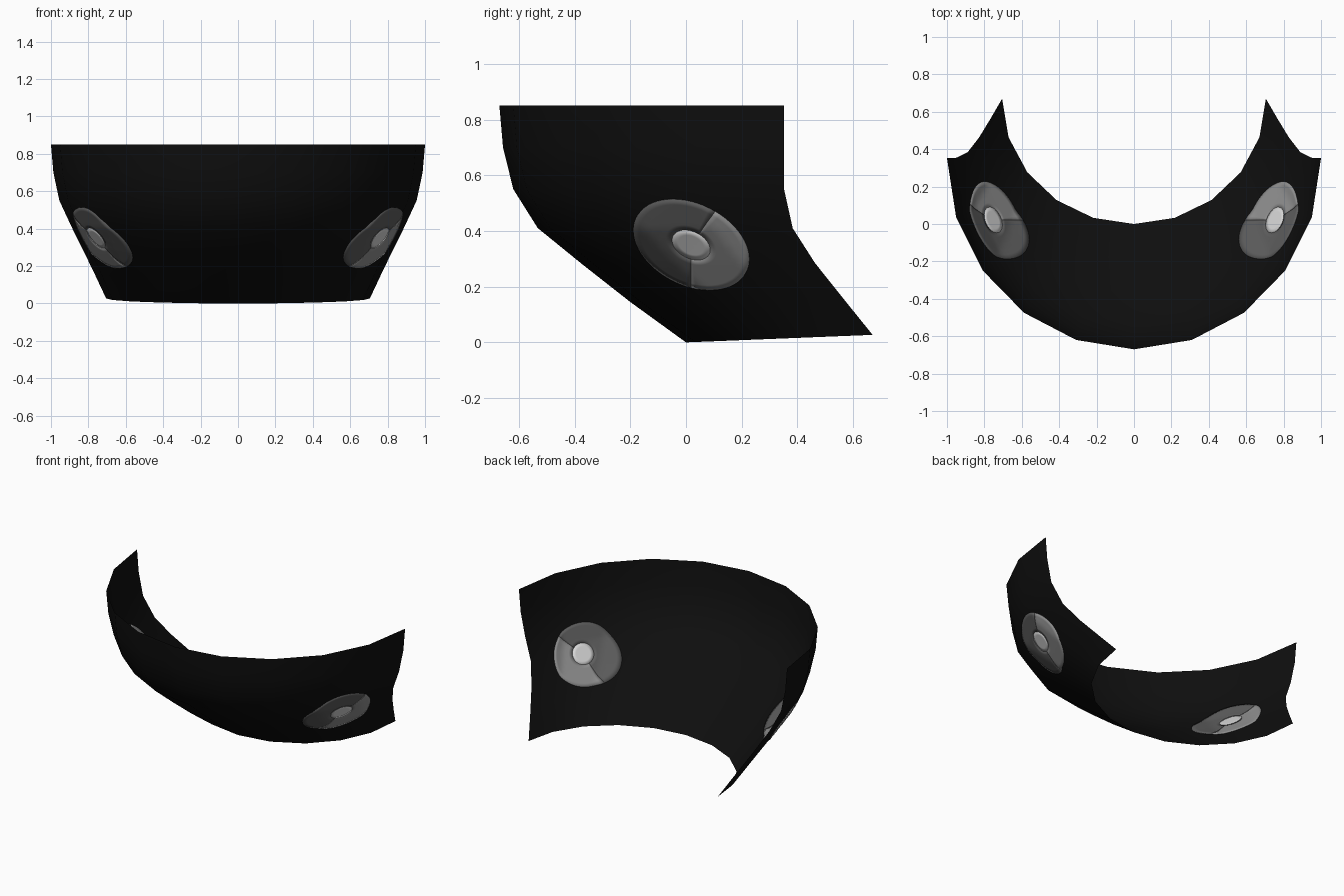
import bpy, bmesh, math
from mathutils import Vector
from mathutils.bvhtree import BVHTree

if "Cube" in bpy.data.objects:
    bpy.data.objects.remove(bpy.data.objects["Cube"])


def material(name, v):
    m = bpy.data.materials.new(name)
    m.diffuse_color = (v, v, v, 1)
    m.use_nodes = True
    m.node_tree.nodes["Principled BSDF"].inputs["Base Color"].default_value = m.diffuse_color
    return m


BLACK = material("black shell", 0.0045)
DARK = material("dark grey", 0.11)
MID = material("mid grey", 0.28)
LIGHT = material("light grey", 0.68)


def make_object(name, bm, mat):
    mesh = bpy.data.meshes.new(name)
    bm.to_mesh(mesh)
    mesh.materials.append(mat)
    ob = bpy.data.objects.new(name, mesh)
    bpy.context.collection.objects.link(ob)
    bpy.context.view_layer.objects.active = ob
    ob.select_set(True)
    bpy.ops.object.shade_smooth_by_angle(angle=math.radians(40))
    ob.select_set(False)
    return ob


def grid_faces(bm, rows):
    for a, b in zip(rows, rows[1:]):
        for i in range(len(a) - 1):
            bm.faces.new((a[i], a[i + 1], b[i + 1], b[i]))


# Curved shell: half-ellipse rings (x radius, y radius, centre y, front z, rear rise)
RINGS = [
    (0.705, 0.670, 0.670, 0.000, 0.027),
    (0.766, 0.765, 0.565, 0.145, 0.012),
    (0.828, 0.835, 0.463, 0.280, 0.005),
    (0.890, 0.915, 0.383, 0.410, 0.0),
    (0.955, 0.972, 0.352, 0.550, 0.0),
    (0.987, 1.009, 0.352, 0.700, 0.0),
    (1.000, 1.022, 0.352, 0.850, 0.0),
]
shell = bmesh.new()
rows = []
for rx, ry, cy, z, rise in RINGS:
    row = []
    for i in range(11):
        u = math.radians(-90 + 18 * i)
        row.append(shell.verts.new((rx * math.sin(u), cy - ry * math.cos(u),
                                    z + rise * (1 - math.cos(u)))))
    rows.append(row)
grid_faces(shell, rows)
make_object("curved_shell", shell, BLACK)
surface = BVHTree.FromBMesh(shell)


# Round lamp markings: thin plates that follow the shell and show on both sides
def lamp_patch(name, mat, r0, r1, t0, t1, steps):
    bm = bmesh.new()
    rows = []
    for k in range(steps + 1):
        r = r0 + (r1 - r0) * k / steps
        row = []
        for t in range(t0, t1 + 1, 6):
            c, s = math.cos(math.radians(t)), math.sin(math.radians(t))
            y = 0.02 + r * 0.2076 * c
            z = 0.352 + r * (-0.053 * c + 0.1536 * s)
            hit = surface.ray_cast(Vector((2, y, z)), Vector((-1, 0, 0)))[0]
            row.append(bm.verts.new(hit))
        rows.append(row)
    grid_faces(bm, rows)
    bmesh.ops.remove_doubles(bm, verts=bm.verts, dist=0.0001)
    ob = make_object(name, bm, mat)
    mirror = ob.modifiers.new("both_sides", 'MIRROR')
    mirror.use_clip = False
    plate = ob.modifiers.new("plate", 'SOLIDIFY')
    plate.thickness = 0.009
    plate.offset = 0


lamp_patch("lamp_rear_sector", MID, 0.33, 1.0, -90, 66, 6)
lamp_patch("lamp_front_sector", DARK, 0.33, 1.0, 66, 270, 6)
lamp_patch("lamp_centre", LIGHT, 0.0, 0.33, 0, 360, 3)
shell.free()
